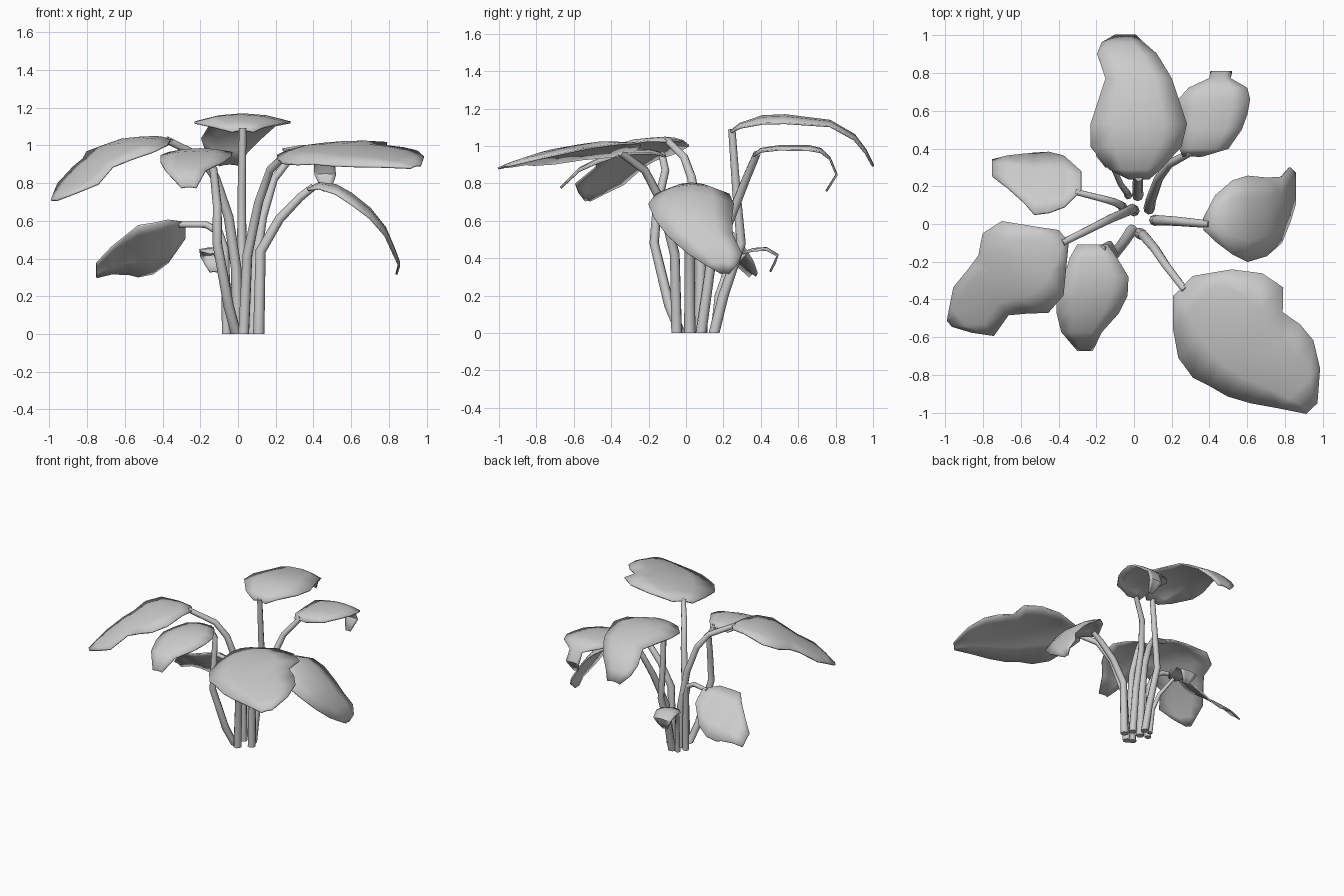
import bpy
import bmesh
from math import cos, sin, radians
from mathutils import Vector


def finish(ob, angle):
    bpy.ops.object.select_all(action='DESELECT')
    ob.select_set(True)
    bpy.context.view_layer.objects.active = ob
    bpy.ops.object.shade_smooth_by_angle(angle=radians(angle))


def leaf(name, base, heading, rows, tilt=0.0, droop=0.12):
    """Leaf blade: rows are (distance along heading, height, left edge, right edge)."""
    d = Vector((cos(radians(heading)), sin(radians(heading))))
    side = Vector((-d.y, d.x))
    bm = bmesh.new()
    grid = []
    for s, z, left, right in rows:
        mid, half = (left + right) / 2, (left - right) / 2
        line = []
        for k in range(-2, 3):
            u = k / 2
            t = mid + half * u
            p = Vector(base) + d * s + side * t
            line.append(bm.verts.new((p.x, p.y, z + tilt * t - droop * half * u * u)))
        grid.append(line)
    for a, b in zip(grid, grid[1:]):
        for k in range(4):
            bm.faces.new((a[k + 1], a[k], b[k], b[k + 1]))
    bmesh.ops.recalc_face_normals(bm, faces=bm.faces)
    me = bpy.data.meshes.new(name)
    bm.to_mesh(me)
    bm.free()
    ob = bpy.data.objects.new(name, me)
    bpy.context.collection.objects.link(ob)
    finish(ob, 50)
    mod = ob.modifiers.new("thickness", 'SOLIDIFY')
    mod.thickness = 0.01
    mod.offset = 0


def stem(name, points, r=0.03):
    """Bent tube that thins towards the leaf, cut flat at the ground."""
    cu = bpy.data.curves.new(name, 'CURVE')
    cu.dimensions = '3D'
    cu.bevel_depth = r
    cu.bevel_resolution = 2
    cu.use_fill_caps = True
    sp = cu.splines.new('POLY')
    sp.points.add(len(points) - 1)
    for i, (p, c) in enumerate(zip(sp.points, points)):
        p.co = (*c, 1)
        p.radius = 1 - 0.35 * i / (len(points) - 1)
    ob = bpy.data.objects.new(name, cu)
    bpy.context.collection.objects.link(ob)
    bpy.ops.object.select_all(action='DESELECT')
    ob.select_set(True)
    bpy.context.view_layer.objects.active = ob
    bpy.ops.object.convert(target='MESH')
    ob = bpy.context.object
    for v in ob.data.vertices:
        if v.co.z < 0.03:
            v.co.z = 0
    finish(ob, 50)


# Tall back leaf
leaf("back_leaf", (0.02, 0.24), 90, [
    (0, 1.08, .05, -.06), (.05, 1.12, .15, -.12), (.17, 1.16, .25, -.23),
    (.29, 1.165, .25, -.26), (.53, 1.135, .17, -.18), (.66, 1.06, .215, -.10),
    (.72, .98, .19, -.03), (.76, .90, .12, .01)], droop=.17)
stem("back_stem", [(.02, .15, 0), (.02, .20, .2), (.02, .295, .48),
                   (.02, .27, .75), (.025, .245, 1.09)])

# Back right leaf, tip folded under
leaf("back_right_leaf", (0.42, 0.36), 90, [
    (0, .95, .16, .06), (.04, .985, .18, -.08), (.14, 1.0, .175, -.15),
    (.22, 1.0, .18, -.18), (.30, 1.0, .185, -.195), (.36, .985, .13, -.18),
    (.41, .935, .02, -.09), (.445, .85, .015, -.10), (.39, .76, -.03, -.07)])
stem("back_right_stem", [(.08, .08, 0), (.09, .13, .35), (.13, .24, .62),
                         (.19, .32, .82), (.30, .38, .96)])

# Right leaf, hanging down
leaf("right_leaf", (0.37, 0), 0, [
    (0, .77, .03, -.03), (.06, .80, .15, -.09), (.15, .79, .23, -.16),
    (.23, .745, .255, -.20), (.33, .665, .245, -.17), (.41, .565, .25, -.10),
    (.455, .46, .30, .01), (.485, .38, .27, .11), (.47, .32, .23, .19)], droop=.25)
stem("right_stem", [(.11, .02, 0), (.12, .02, .44), (.22, .015, .61),
                    (.33, .005, .725), (.40, 0, .78)])

# Large front right leaf
leaf("front_right_leaf", (0.25, -0.34), -45, [
    (.0, .965, .09, -.06), (.12, .99, .26, -.18), (.25, .995, .36, -.27),
    (.38, .995, .385, -.29), (.47, .985, .29, -.26), (.58, .97, .31, -.23),
    (.69, .95, .30, -.17), (.82, .92, .22, -.08), (.94, .885, .08, .0)],
    tilt=.17, droop=.14)
stem("front_right_stem", [(.03, -.05, 0), (.05, -.06, .42), (.11, -.13, .70),
                          (.17, -.22, .87), (.27, -.35, .965)])

# Small front leaf
leaf("front_leaf", (-0.20, -0.10), -90, [
    (.01, .955, .06, -.10), (.08, .975, .11, -.14), (.18, .98, .17, -.17),
    (.28, .965, .165, -.21), (.37, .93, .12, -.21), (.47, .88, .03, -.185),
    (.57, .78, -.02, -.10)])
stem("front_stem", [(-.01, -.03, 0), (-.05, -.09, .15), (-.11, -.17, .48),
                    (-.11, -.155, .68), (-.13, -.11, .87), (-.17, -.13, .96)])

# Large left front leaf
leaf("left_front_leaf", (-0.36, -0.08), 219.7, [
    (0, 1.03, .02, -.06), (.08, 1.045, .10, -.15), (.20, 1.04, .22, -.29),
    (.32, 1.005, .24, -.305), (.41, .955, .17, -.23), (.49, .91, .115, -.21),
    (.62, .82, .15, -.185), (.70, .76, .06, -.12), (.76, .71, -.03, -.07)],
    droop=.15)
stem("left_front_stem", [(0, .07, 0), (-.01, .08, .35), (-.05, .06, .62),
                         (-.12, .03, .83), (-.20, -.01, .94), (-.38, -.10, 1.03)])

# Left leaf, rolled towards the back
leaf("left_leaf", (-0.28, 0.20), 180, [
    (0, .58, .02, -.08), (.09, .525, .11, -.16), (.17, .485, .14, -.18),
    (.25, .465, .15, -.175), (.30, .47, .09, -.17), (.39, .46, .01, -.16),
    (.47, .42, -.05, -.14)], tilt=.83, droop=.1)
stem("left_stem", [(-.06, .09, 0), (-.07, .10, .45), (-.10, .115, .54),
                   (-.17, .135, .58), (-.31, .17, .58)], r=.025)

# Tiny low back leaf
leaf("small_back_leaf", (-0.12, 0.30), 90, [
    (0, .43, .03, -.03), (.06, .45, .08, -.08), (.13, .455, .085, -.085),
    (.19, .42, .08, -.07), (.175, .38, .06, -.045), (.15, .33, .03, -.015)])
stem("small_back_stem", [(-.03, .15, 0), (-.04, .17, .2), (-.07, .21, .32),
                         (-.12, .32, .43)], r=.02)
